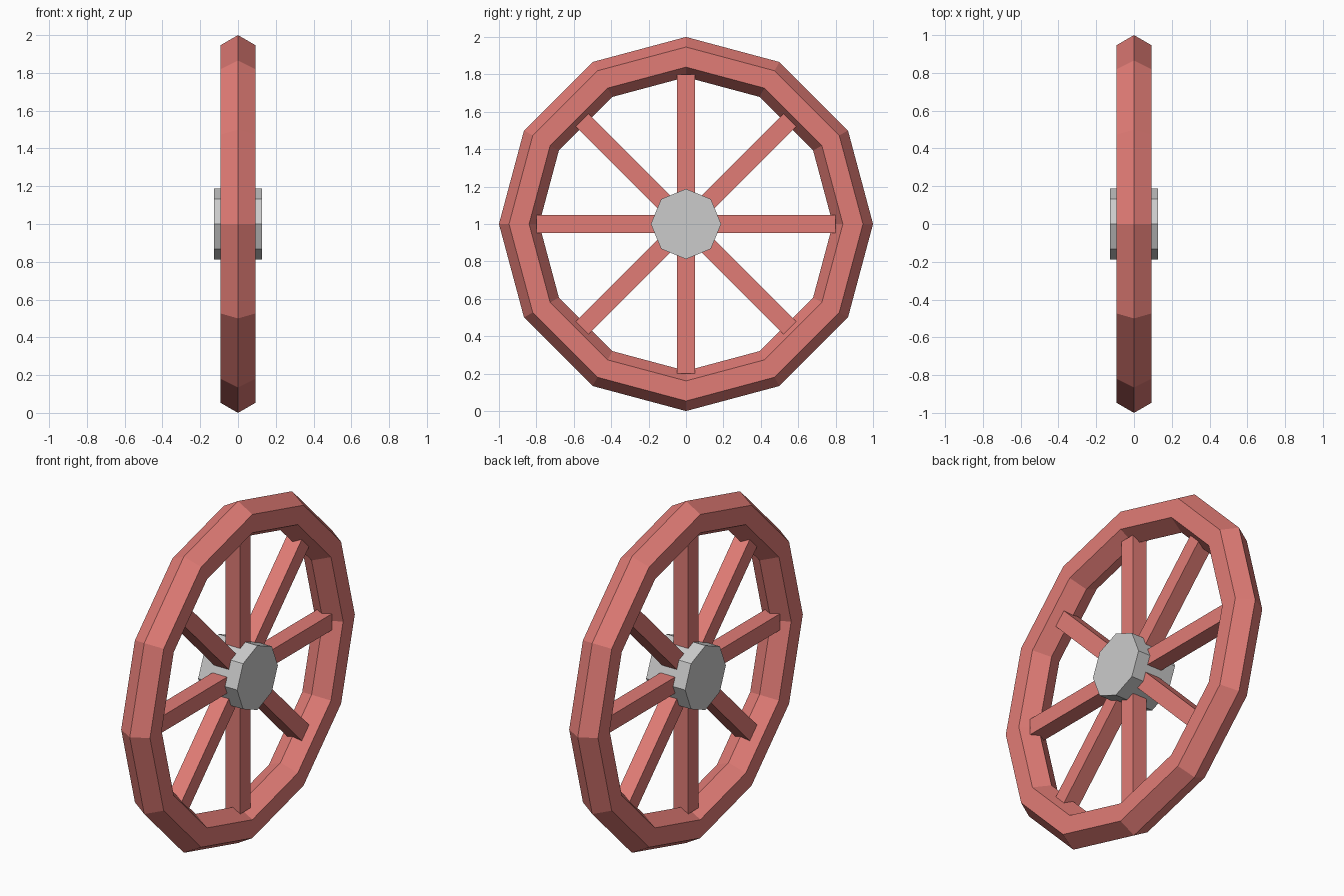
import bpy
from math import pi

if "Cube" in bpy.data.objects:
    bpy.data.objects.remove(bpy.data.objects["Cube"])

CENTRE = (0, 0, 1)
red = bpy.data.materials.new("red_paint")
red.diffuse_color = (0.75, 0.2, 0.18, 1)
red.use_nodes = True
red.node_tree.nodes["Principled BSDF"].inputs["Base Color"].default_value = red.diffuse_color

# Rim: 12-sided ring with a hexagonal section, axle along x
bpy.ops.mesh.primitive_torus_add(
    major_segments=12, minor_segments=6, major_radius=0.8925,
    minor_radius=0.1075, location=CENTRE, rotation=(0, pi / 2, 0))
rim = bpy.context.object
rim.name = "rim"
rim.data.materials.append(red)

# Spokes: four square bars crossing the centre, ends sunk into the rim
for i in range(4):
    bpy.ops.mesh.primitive_cube_add(size=1, location=CENTRE, rotation=(i * pi / 4, 0, 0))
    spoke = bpy.context.object
    spoke.name = f"spoke_bar_{i + 1}"
    spoke.scale = (0.095, 0.095, 1.6)
    spoke.data.materials.append(red)

# Hub: plain grey octagonal block
bpy.ops.mesh.primitive_cylinder_add(
    vertices=8, radius=0.188, depth=0.252, location=CENTRE, rotation=(0, pi / 2, 0))
bpy.context.object.name = "hub"
